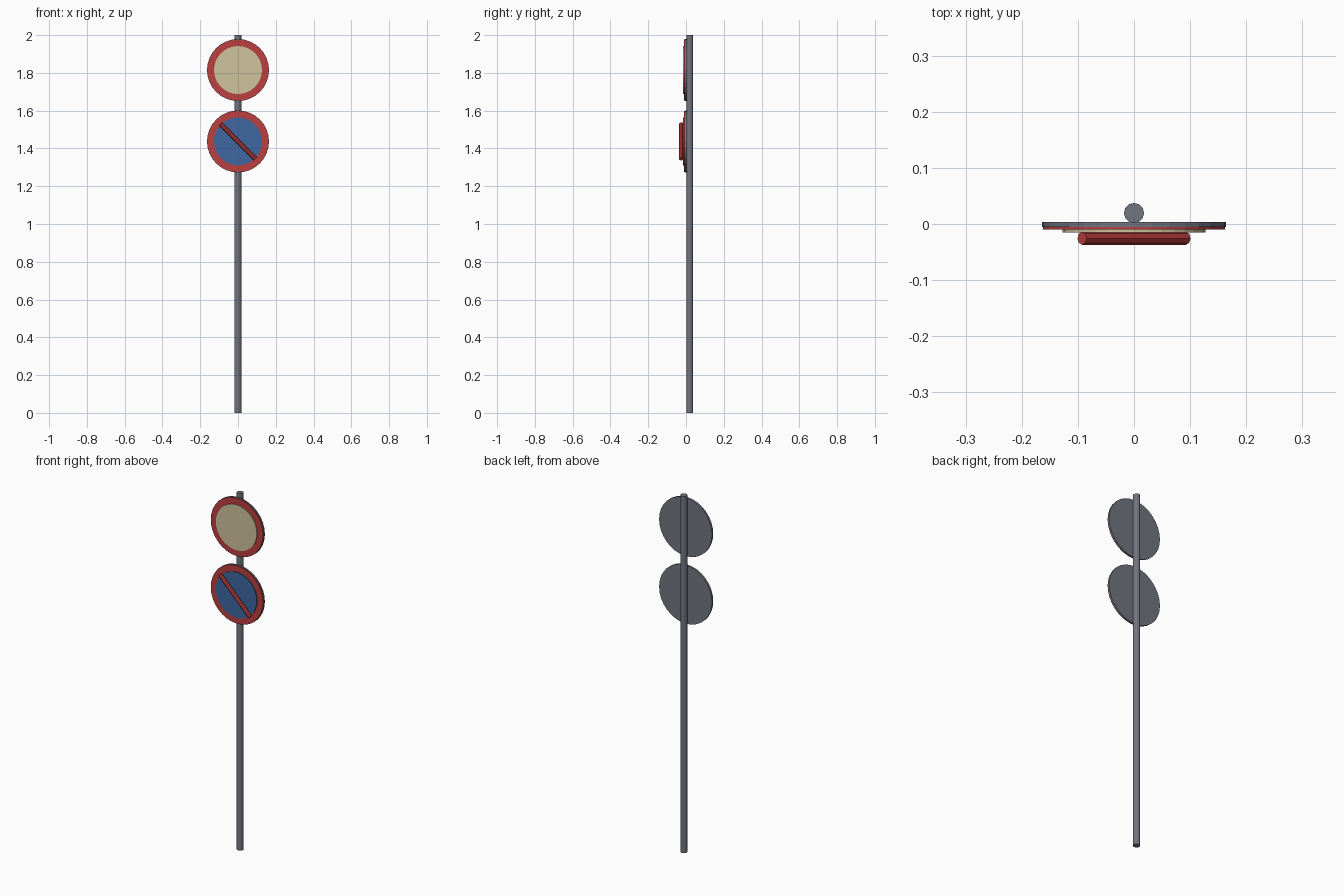
import bpy
from math import pi, radians
from mathutils import Matrix

if "Cube" in bpy.data.objects:
    bpy.data.objects.remove(bpy.data.objects["Cube"])


def material(name, color):
    m = bpy.data.materials.new(name)
    m.diffuse_color = (*color, 1)
    m.use_nodes = True
    m.node_tree.nodes["Principled BSDF"].inputs["Base Color"].default_value = m.diffuse_color
    return m


RED = material("red", (0.50, 0.05, 0.05))
BLUE = material("blue", (0.05, 0.14, 0.36))
CREAM = material("cream", (0.62, 0.54, 0.34))
GREY = material("grey", (0.17, 0.18, 0.22))


def cylinder(name, radius, depth, loc, rot, sides, mat):
    bpy.ops.mesh.primitive_cylinder_add(vertices=sides, radius=radius,
                                        depth=depth, location=loc, rotation=rot)
    ob = bpy.context.object
    ob.name = name
    ob.data.materials.append(mat)
    return ob


def disc(name, radius, y_front, y_back, z, mat):
    return cylinder(name, radius, y_back - y_front, (0, (y_front + y_back) / 2, z),
                    (pi / 2, 0, 0), 32, mat)


# Pole
cylinder("pole", 0.018, 2, (0, 0.0195, 1), (0, 0, 0), 12, GREY)

# Two round signs: grey backing, red rim, coloured face
for label, z, face in (("upper", 1.815, CREAM), ("lower", 1.437, BLUE)):
    disc(label + "_sign_back", 0.164, -0.005, 0.004, z, GREY)
    disc(label + "_sign_rim", 0.162, -0.010, -0.005, z, RED)
    disc(label + "_sign_face", 0.127, -0.015, -0.010, z, face)

# Diagonal bar on the lower sign
cylinder("diagonal_bar", 0.0115, 0.262, (0, -0.0255, 1.437),
         (0, radians(-45), 0), 8, RED)
